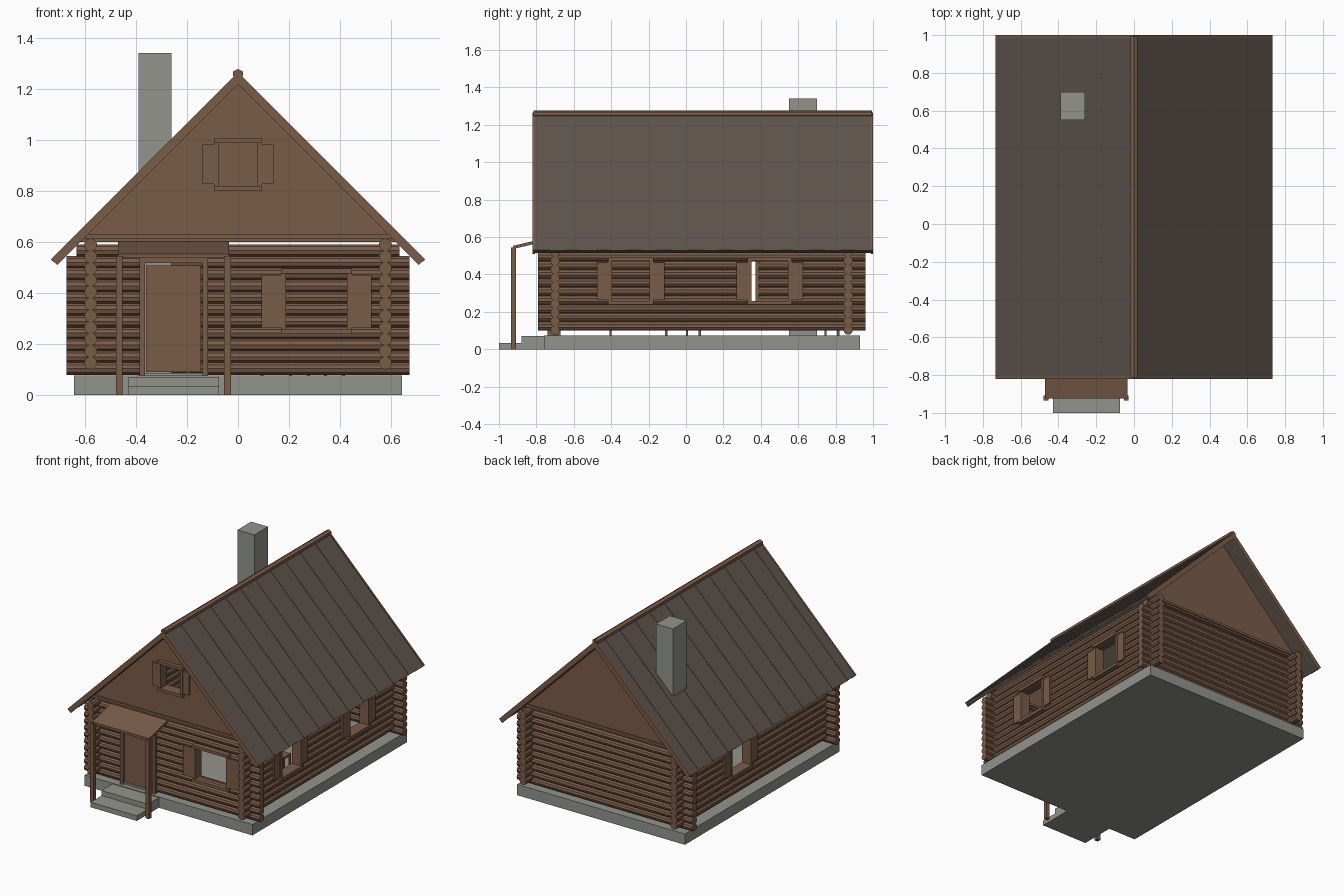
import bpy, bmesh, math
from mathutils import Matrix, Vector

if "Cube" in bpy.data.objects:
    bpy.data.objects.remove(bpy.data.objects["Cube"])


def material(name, rgb):
    m = bpy.data.materials.new(name)
    m.diffuse_color = (*rgb, 1)
    m.use_nodes = True
    m.node_tree.nodes["Principled BSDF"].inputs["Base Color"].default_value = m.diffuse_color
    return m


WOOD = material("brown wood", (0.195, 0.107, 0.064))
STONE = material("grey stone", (0.285, 0.295, 0.26))
ROOF = material("dark roofing", (0.112, 0.09, 0.072))


def finish(name, bm, mat):
    bmesh.ops.recalc_face_normals(bm, faces=bm.faces)
    me = bpy.data.meshes.new(name)
    bm.to_mesh(me)
    bm.free()
    me.materials.append(mat)
    ob = bpy.data.objects.new(name, me)
    bpy.context.collection.objects.link(ob)
    return ob


def add_box(bm, x0, x1, y0, y1, z0, z1):
    mat = Matrix.Translation(((x0 + x1) / 2, (y0 + y1) / 2, (z0 + z1) / 2)) @ \
        Matrix.Diagonal((abs(x1 - x0), abs(y1 - y0), z1 - z0, 1))
    bmesh.ops.create_cube(bm, size=1, matrix=mat)


def box(name, mat, *dims):
    bm = bmesh.new()
    add_box(bm, *dims)
    return finish(name, bm, mat)


def add_prism(bm, pts, a0, a1, axis="y"):
    """Extrude a profile of (u, z) points along y or x."""
    def at(u, z, a):
        return bm.verts.new((u, a, z) if axis == "y" else (a, u, z))
    n = len(pts)
    r0 = [at(u, z, a0) for u, z in pts]
    r1 = [at(u, z, a1) for u, z in pts]
    bm.faces.new(r0)
    bm.faces.new(r1[::-1])
    for i in range(n):
        j = (i + 1) % n
        bm.faces.new((r0[i], r1[i], r1[j], r0[j]))


def prism(name, mat, pts, a0, a1, axis="y"):
    bm = bmesh.new()
    add_prism(bm, pts, a0, a1, axis)
    return finish(name, bm, mat)


# Foundation, steps and chimney
box("foundation", STONE, -0.643, 0.643, -0.76, 0.93, 0, 0.075)
box("upper_step", STONE, -0.43, -0.075, -0.88, -0.76, 0, 0.07)
box("lower_step", STONE, -0.43, -0.075, -1.0, -0.88, 0, 0.035)
box("chimney", STONE, -0.39, -0.26, 0.55, 0.70, 0.07, 1.34)

# Log walls: axis the logs run along, position, outward direction
FRONT, BACK = ("x", -0.70, -1), ("x", 0.867, 1)
RIGHT, LEFT = ("y", 0.578, 1), ("y", -0.578, -1)
R, PITCH, COUNT = 0.0255, 0.0463, 11


def log_wall(name, wall, z_start, lo, hi, openings=()):
    axis, pos, _ = wall
    bm = bmesh.new()
    for k in range(COUNT):
        z = z_start + k * PITCH
        a, end = lo, hi
        if axis == "x":  # upper logs are trimmed to stay under the roof
            end = min(hi, 1.215 - z - R * 0.6)
            a = -end
        spans = []
        for o0, o1, z0, z1 in sorted(openings):
            if z0 - 0.005 < z < z1 + 0.005:
                spans.append((a, o0))
                a = o1
        spans.append((a, end))
        for s0, s1 in spans:
            mid = (s0 + s1) / 2
            if axis == "x":
                m = Matrix.Translation((mid, pos, z)) @ Matrix.Rotation(math.pi / 2, 4, "Y")
            else:
                m = Matrix.Translation((pos, mid, z)) @ Matrix.Rotation(math.pi / 2, 4, "X")
            bmesh.ops.create_cone(bm, cap_ends=True, segments=10, radius1=R,
                                  radius2=R, depth=s1 - s0, matrix=m)
    finish(name, bm, WOOD)


DOOR = (-0.375, -0.13, 0.0, 0.525)
FRONT_WIN = (0.185, 0.432, 0.255, 0.48)
SIDE_WINS = [(-0.40, -0.19, 0.255, 0.475), (0.345, 0.55, 0.255, 0.475)]
LEFT_WIN = (0.168, 0.375, 0.255, 0.475)
log_wall("front_log_wall", FRONT, 0.103, -0.673, 0.673, [DOOR, FRONT_WIN])
log_wall("back_log_wall", BACK, 0.103, -0.673, 0.673)
log_wall("right_log_wall", RIGHT, 0.125, -0.79, 0.96, SIDE_WINS)
log_wall("left_log_wall", LEFT, 0.125, -0.79, 0.96, [LEFT_WIN])


def wall_box(bm, wall, a0, a1, d0, d1, z0, z1):
    """Box on a wall: a along the wall, d outward from the wall axis."""
    axis, pos, s = wall
    if axis == "x":
        add_box(bm, a0, a1, pos + s * d0, pos + s * d1, z0, z1)
    else:
        add_box(bm, pos + s * d0, pos + s * d1, a0, a1, z0, z1)


def window(name, wall, opening, shutter, t=0.016, depth=(-0.03, 0.04)):
    o0, o1, z0, z1 = opening
    bm = bmesh.new()
    wall_box(bm, wall, o0 - t, o0 + 0.004, *depth, z0, z1)
    wall_box(bm, wall, o1 - 0.004, o1 + t, *depth, z0, z1)
    for zb, zt in ((z0 - t, z0 + 0.004), (z1 - 0.004, z1 + t)):
        wall_box(bm, wall, o0 - t, o1 + t, depth[0], depth[1] + 0.008, zb, zt)
    finish(name + "_frame", bm, WOOD)
    bm = bmesh.new()
    for a0, a1 in ((o0 - t - shutter, o0 - t), (o1 + t, o1 + t + shutter)):
        wall_box(bm, wall, a0, a1, depth[1] - 0.017, depth[1] - 0.003, z0 + 0.01, z1 - 0.01)
    finish(name + "_shutters", bm, WOOD)


window("front_window", FRONT, FRONT_WIN, 0.076)
for i, o in enumerate(SIDE_WINS):
    window("right_window_%d" % (i + 1), RIGHT, o, 0.06)
window("left_window", LEFT, LEFT_WIN, 0.06)

# Door with its frame and stone threshold
bm = bmesh.new()
wall_box(bm, FRONT, -0.386, -0.365, -0.03, 0.04, 0.075, 0.52)
wall_box(bm, FRONT, -0.14, -0.118, -0.03, 0.04, 0.075, 0.52)
wall_box(bm, FRONT, -0.386, -0.118, -0.03, 0.045, 0.517, 0.537)
finish("door_frame", bm, WOOD)
box("door", WOOD, -0.361, -0.145, -0.725, -0.705, 0.09, 0.508)
box("threshold", STONE, -0.365, -0.14, -0.73, -0.67, 0.07, 0.086)

# Gables, with the window opening cut through the front one
GABLE = [(-0.622, 0.6), (0.622, 0.6), (0, 1.222)]
ATTIC_WIN = (-0.078, 0.078, 0.816, 0.992)
gable = prism("front_gable", WOOD, GABLE, -0.722, -0.69)
prism("back_gable", WOOD, GABLE, 0.857, 0.889)
cutter = box("gable_cutter", WOOD, -0.078, 0.078, -0.8, -0.6, 0.816, 0.992)
cutter.hide_render = True
mod = gable.modifiers.new("opening", "BOOLEAN")
mod.operation, mod.object, mod.solver = "DIFFERENCE", cutter, "EXACT"
bpy.context.view_layer.objects.active = gable
bpy.ops.object.modifier_apply(modifier=mod.name)
bpy.data.objects.remove(cutter)
window("gable_window", FRONT, ATTIC_WIN, 0.046)
box("front_gable_sill", WOOD, -0.608, 0.608, -0.73, -0.68, 0.613, 0.63)
box("back_gable_sill", WOOD, -0.608, 0.608, 0.85, 0.897, 0.613, 0.63)

# Roof planks on both slopes, with alternating thin steps as seams
planks = bmesh.new()
barge = bmesh.new()
N, Y0, Y1 = 22, -0.808, 0.988
for s in (-1, 1):
    for i in range(N):
        h = 0.003 * (i % 2)
        pts = [(0, 1.263 - h), (s * 0.732, 0.531 - h), (s * 0.712, 0.514), (0, 1.226)]
        add_prism(planks, pts, Y0 + (Y1 - Y0) * i / N, Y0 + (Y1 - Y0) * (i + 1) / N)
    edge = [(0, 1.265), (s * 0.733, 0.532), (s * 0.709, 0.509), (0, 1.218)]
    add_prism(barge, edge, -0.82, Y0)
    add_prism(barge, edge, Y1, 1.0)
finish("roof_planks", planks, ROOF)
finish("bargeboards", barge, WOOD)
prism("ridge_cap", WOOD, [(-0.019, 1.25), (-0.019, 1.268), (0, 1.278),
                          (0.019, 1.268), (0.019, 1.25), (0, 1.24)], -0.815, 0.995)

# Porch canopy on two posts
prism("porch_roof", WOOD, [(-0.925, 0.553), (-0.69, 0.609), (-0.69, 0.592), (-0.925, 0.536)],
      -0.47, -0.035, "x")
for side, x in (("left", -0.466), ("right", -0.041)):
    box(side + "_porch_post", WOOD, x - 0.013, x + 0.013, -0.935, -0.909, 0, 0.545)


# Simple furniture glimpsed through the openings
def furniture(name, x0, x1, y0, y1, top):
    bm = bmesh.new()
    add_box(bm, x0, x1, y0, y1, top - 0.015, top)
    for x in (x0, x1 - 0.012):
        for y in (y0, y1 - 0.012):
            add_box(bm, x, x + 0.012, y, y + 0.012, 0.07, top - 0.01)
    finish(name, bm, WOOD)


furniture("table", 0.2, 0.42, -0.41, -0.10, 0.22)
furniture("stool", 0.27, 0.35, 0.0, 0.08, 0.17)
furniture("bench", -0.2, 0.1, 0.74, 0.82, 0.16)
